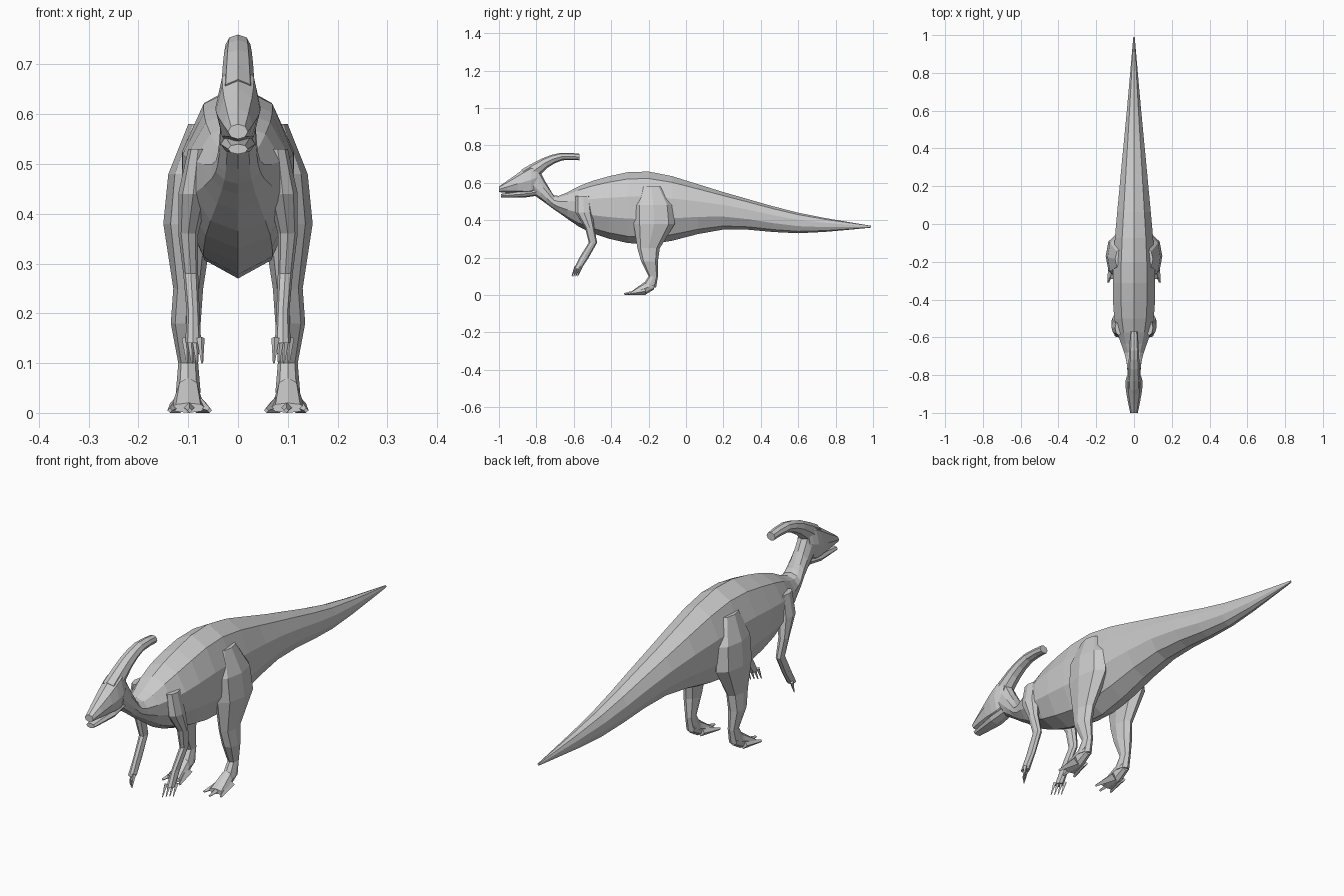
import bpy, bmesh
from math import sin, cos, pi
from mathutils import Vector

default_cube = bpy.data.objects.get("Cube")
if default_cube:
    bpy.data.objects.remove(default_cube, do_unlink=True)

# One plain colour for the whole animal
skin_colour = (.6, .6, .6, 1)
skin = bpy.data.materials.new("plain grey")
skin.use_nodes = True
skin.diffuse_color = skin_colour
skin.node_tree.nodes["Principled BSDF"].inputs["Base Color"].default_value = skin_colour


def upright(y, top, bottom, width, lean=0):
    """Cross-section standing up; lean shifts its lower edge along y."""
    return Vector((0, y, top)), Vector((0, y + lean, bottom)), width


def level(z, front, back, width, centre):
    """Cross-section lying flat, for parts that hang down."""
    return Vector((centre, front, z)), Vector((centre, back, z)), width


def hermite(before, start, end, after, u):
    """Smooth value between start and end, guided by the neighbours."""
    leave, arrive = (end - before) / 2, (after - start) / 2
    blend = u * u * (3 - 2 * u)
    ease_out, ease_in = u * (1 - u) ** 2, u * u * (u - 1)
    return start + (end - start) * blend + leave * ease_out + arrive * ease_in


def refine(stations, steps):
    """Insert smoothly interpolated stations between the given ones."""
    padded = [stations[0], *stations, stations[-1]]
    result = []
    for window in zip(padded, padded[1:], padded[2:], padded[3:]):
        for step in range(steps):
            result.append([hermite(*values, step / steps) for values in zip(*window)])
    return result + [stations[-1]]


def loft(name, stations, sides=8, steps=1, mirrored=False, offset=0):
    """Skin elliptical rings through the stations, with flat faces."""
    bm = bmesh.new()
    loops = []
    for first, second, width in refine(stations, steps):
        loop = []
        for side in range(sides):
            angle = 2 * pi * side / sides
            point = first.lerp(second, (1 - cos(angle)) / 2)
            point.x += offset + width * sin(angle)
            loop.append(bm.verts.new(point))
        loops.append(loop)
    for loop, following in zip(loops, loops[1:]):
        for i in range(sides):
            bm.faces.new((loop[i - 1], loop[i], following[i], following[i - 1]))
    bm.faces.new(loops[0])
    bm.faces.new(loops[-1])
    bmesh.ops.recalc_face_normals(bm, faces=bm.faces)
    finish(name, bm, mirrored)


def digit(name, start, tip, radius):
    """Tapering four-sided toe or finger on both sides of the body."""
    bm = bmesh.new()
    start, tip = Vector(start), Vector(tip)
    direction = tip - start
    turn = direction.to_track_quat("Z", "Y").to_matrix().to_4x4()
    turn.translation = (start + tip) / 2
    bmesh.ops.create_cone(bm, cap_ends=True, segments=4, radius1=radius,
                          radius2=radius / 4, depth=direction.length, matrix=turn)
    finish(name, bm, True)


def finish(name, bm, mirrored):
    """Turn the bmesh into a named object with the skin material."""
    mesh = bpy.data.meshes.new(name)
    bm.to_mesh(mesh)
    bm.free()
    mesh.materials.append(skin)
    part = bpy.data.objects.new(name, mesh)
    bpy.context.scene.collection.objects.link(part)
    if mirrored:
        modifier = part.modifiers.new("both sides", "MIRROR")
        modifier.use_mirror_merge = False


# Tail, torso and neck in one sweep
loft("tail_torso_and_neck", [
    upright(.99, .37, .36, .004),
    upright(.6, .44, .33, .04),
    upright(.2, .55, .35, .08),
    upright(-.2, .66, .27, .115),
    upright(-.5, .61, .33, .11),
    upright(-.68, .53, .44, .055),
    upright(-.73, .57, .49, .04, -.02),
    upright(-.79, .68, .56, .035, -.06),
], sides=10, steps=3)

# Head and beak
loft("head", [
    upright(-.79, .7, .56, .03),
    upright(-.83, .7, .53, .045),
    upright(-.9, .65, .54, .04),
    upright(-1, .58, .55, .02),
], steps=2)
loft("lower_jaw", [
    upright(-.8, .57, .53, .03),
    upright(-.87, .56, .52, .035),
    upright(-.99, .54, .52, .02),
])

# Swept-back crest
loft("head_crest", [
    upright(-.88, .67, .6, .035, .06),
    upright(-.77, .73, .68, .03, .03),
    upright(-.67, .76, .72, .025, .01),
    upright(-.57, .755, .72, .02),
], steps=2)

# Hind legs
loft("hind_leg", [
    level(.58, -.24, -.13, .03, .07),
    level(.48, -.28, -.07, .045, .095),
    level(.38, -.28, -.06, .05, .1),
    level(.25, -.26, -.14, .03, .1),
    level(.18, -.24, -.15, .03, .105),
    level(.1, -.2, -.15, .02, .1),
    level(.04, -.24, -.16, .025, .1),
], mirrored=True)
loft("foot", [
    upright(-.17, .08, .03, .02),
    upright(-.22, .07, 0, .025),
    upright(-.29, .02, 0, .035),
], mirrored=True, offset=.1)

# Three splayed toes
for name, spread in (("inner_toe", -1), ("middle_toe", 0), ("outer_toe", 1)):
    digit(name, (.1 + spread / 60, -.22, .02),
          (.097 + spread / 25, -.33 + abs(spread) / 50, .005), .02)

# Forelimbs
loft("foreleg", [
    level(.53, -.59, -.51, .02, .08),
    level(.44, -.59, -.5, .03, .09),
    level(.36, -.54, -.49, .02, .1),
    level(.28, -.52, -.475, .015, .095),
    level(.2, -.57, -.52, .013, .09),
    level(.14, -.6, -.56, .016, .09),
], mirrored=True)

# Fingers fanning out from the palm
for finger in range(4):
    fan = finger / 100
    digit(f"finger_{finger}", (.075 + fan, -.59 + fan, .15),
          (.072 + fan, -.61 + fan, .1), .008)
